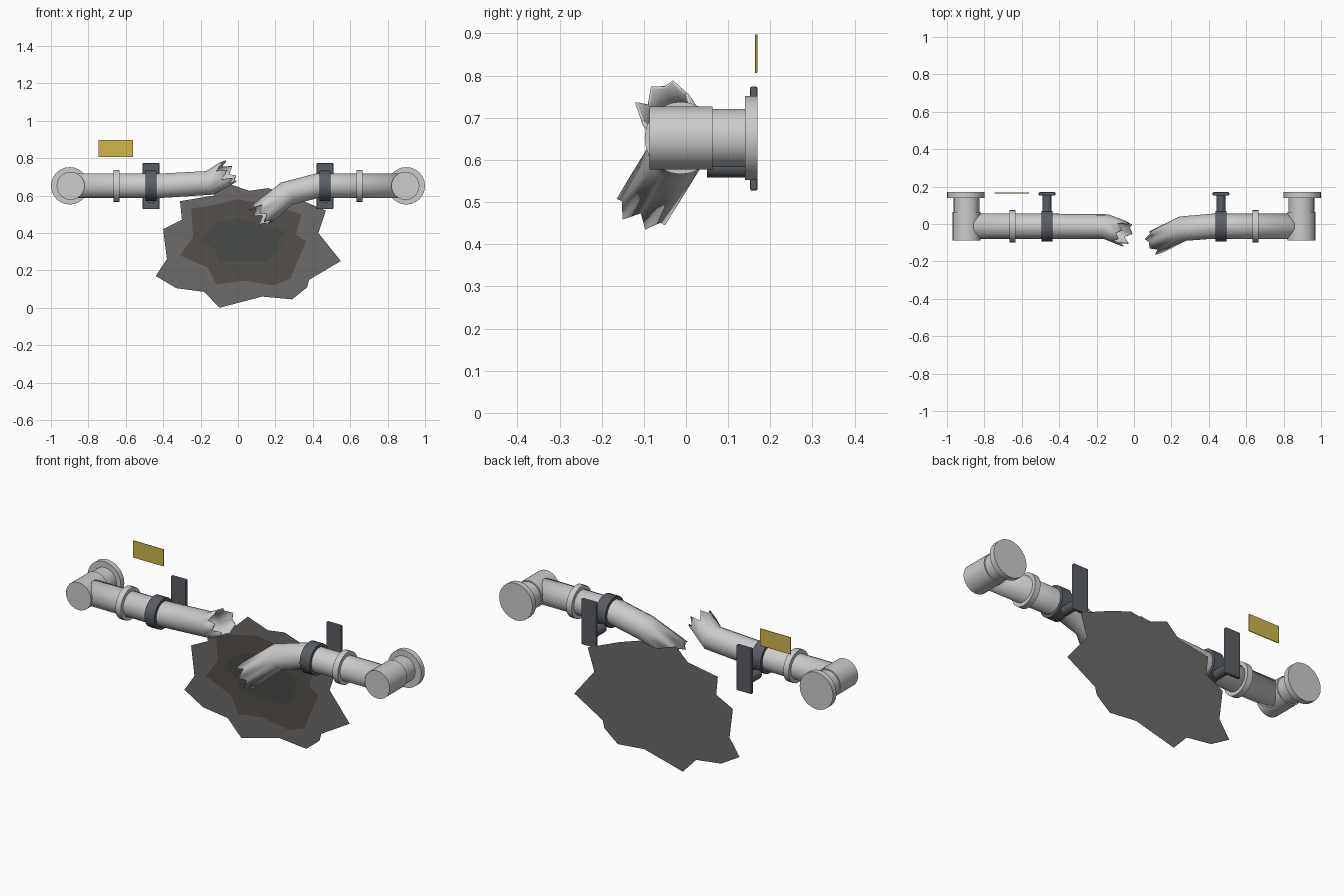
import bpy, bmesh, math, random
from mathutils import Vector, Matrix

if "Cube" in bpy.data.objects:
    bpy.data.objects.remove(bpy.data.objects["Cube"])

random.seed(4)
PY, PZ = -0.012, 0.652      # pipe axis


def mat(name, rgb):
    m = bpy.data.materials.new(name)
    m.diffuse_color = (*rgb, 1)
    m.use_nodes = True
    m.node_tree.nodes["Principled BSDF"].inputs["Base Color"].default_value = m.diffuse_color
    return m


dark = mat("dark_steel", (0.10, 0.11, 0.125))
yellow = mat("yellow_paint", (0.62, 0.47, 0.07))


def finish(bm, name, material=None, smooth=True):
    me = bpy.data.meshes.new(name)
    bm.to_mesh(me)
    bm.free()
    ob = bpy.data.objects.new(name, me)
    bpy.context.collection.objects.link(ob)
    if material:
        me.materials.append(material)
    if smooth:
        bpy.ops.object.select_all(action='DESELECT')
        bpy.context.view_layer.objects.active = ob
        ob.select_set(True)
        bpy.ops.object.shade_smooth_by_angle(angle=math.radians(35))
    return ob


def cyl(name, a, b, r, material=None, sides=24):
    a, b = Vector(a), Vector(b)
    d = b - a
    bm = bmesh.new()
    m = Matrix.Translation((a + b) / 2) @ d.to_track_quat('Z', 'Y').to_matrix().to_4x4()
    bmesh.ops.create_cone(bm, cap_ends=True, segments=sides, radius1=r, radius2=r,
                          depth=d.length, matrix=m)
    return finish(bm, name, material)


def box(name, lo, hi, material, bevel=0):
    lo, hi = Vector(lo), Vector(hi)
    bm = bmesh.new()
    m = Matrix.Translation((lo + hi) / 2) @ Matrix.Diagonal((*(hi - lo), 1))
    bmesh.ops.create_cube(bm, size=1, matrix=m)
    if bevel:
        bmesh.ops.bevel(bm, geom=bm.edges[:], offset=bevel, segments=2, profile=0.5, affect='EDGES')
    return finish(bm, name, material, False)


def ring(name, x, width, r_out, r_in, material=None, sides=24):
    # closed band around the pipe axis
    bm = bmesh.new()
    prof = [(-width / 2, r_in), (-width / 2, r_out), (width / 2, r_out), (width / 2, r_in)]
    loops = [[bm.verts.new((x + dx, PY + r * math.cos(t), PZ + r * math.sin(t)))
              for dx, r in prof] for t in (2 * math.pi * i / sides for i in range(sides))]
    for i in range(sides):
        p, q = loops[i], loops[(i + 1) % sides]
        for j in range(4):
            k = (j + 1) % 4
            bm.faces.new((p[j], p[k], q[k], q[j]))
    bmesh.ops.recalc_face_normals(bm, faces=bm.faces[:])
    return finish(bm, name, material)


def broken_pipe(name, path, r=0.067, sides=14):
    # swept open tube whose last ring is torn into teeth
    path = [Vector(p) for p in path]
    bm = bmesh.new()
    loops = []
    for i, p in enumerate(path):
        d1 = (path[min(i + 1, len(path) - 1)] - p).normalized()
        d0 = (p - path[max(i - 1, 0)]).normalized()
        t = (d0 + d1).normalized()
        u = Vector((0, 0, 1)).cross(t).normalized()
        v = t.cross(u)
        last = i == len(path) - 1
        loop = []
        for k in range(sides):
            a = 2 * math.pi * k / sides
            tear = random.uniform(0.025, 0.055) if k % 2 else random.uniform(-0.02, 0.012)
            co = p + r * (u * math.cos(a) + v * math.sin(a)) + (t * tear if last else Vector())
            loop.append(bm.verts.new(co))
        loops.append(loop)
    for p, q in zip(loops, loops[1:]):
        for k in range(sides):
            n = (k + 1) % sides
            bm.faces.new((p[k], p[n], q[n], q[k]))
    bmesh.ops.recalc_face_normals(bm, faces=bm.faces[:])
    ob = finish(bm, name)
    wall = ob.modifiers.new("wall", 'SOLIDIFY')
    wall.thickness = 0.008
    wall.offset = -1
    return ob


# torn pipe halves
broken_pipe("left_pipe", [(-0.9, PY, PZ), (-0.42, PY, PZ), (-0.15, -0.014, 0.668),
                          (-0.07, -0.045, 0.715)])
broken_pipe("right_pipe", [(0.9, PY, PZ), (0.42, PY, PZ), (0.26, -0.025, 0.61),
                           (0.13, -0.09, 0.505)])

# fittings on both sides
for side, s in (("left", -1), ("right", 1)):
    x = 0.895 * s
    cyl(side + "_elbow", (x, PY - 0.075, PZ), (x, PY + 0.075, PZ), 0.075)
    cyl(side + "_wall_stub", (x, 0.05, PZ), (x, 0.15, PZ), 0.069)
    cyl(side + "_wall_flange", (0.9 * s, 0.14, PZ), (0.9 * s, 0.17, PZ), 0.1)
    ring(side + "_collar", 0.65 * s, 0.032, 0.086, 0.06)
    ring(side + "_clamp", 0.465 * s, 0.06, 0.082, 0.06, dark)
    cx = 0.465 * s
    cyl(side + "_clamp_stem", (cx, 0.05, 0.583), (cx, 0.155, 0.583), 0.025, dark, 12)
    box(side + "_clamp_plate", (cx - 0.045, 0.152, 0.527), (cx + 0.045, 0.17, 0.774), dark, 0.005)

# warning plate
box("marker_plate", (-0.745, 0.164, 0.806), (-0.562, 0.169, 0.898), yellow, 0.001)

# scorch stain layers on the wall
stains = {
    "scorch_outer": (0.170, (0.15, 0.145, 0.14), [
        (-.44, .17), (-.38, .26), (-.40, .42), (-.30, .47), (-.31, .57), (-.13, .60), (-.06, .667),
        (.06, .625), (.16, .64), (.28, .60), (.47, .52), (.43, .40), (.55, .25), (.38, .15),
        (.37, .11), (.29, .045), (.13, .06), (-.10, .0), (-.18, .085), (-.33, .105)]),
    "scorch_middle": (0.1685, (0.09, 0.08, 0.075), [
        (-.31, .28), (-.24, .38), (-.25, .53), (-.13, .55), (0, .58), (.17, .55), (.34, .50),
        (.31, .39), (.365, .355), (.31, .23), (.28, .155), (.19, .12), (.03, .145),
        (-.115, .125), (-.16, .215)]),
    "scorch_inner": (0.167, (0.065, 0.07, 0.065), [
        (-.2, .36), (-.12, .45), (0, .48), (.1, .45), (.25, .41), (.21, .35), (.24, .33),
        (.16, .25), (-.1, .25), (-.12, .31)]),
}
for name, (y, rgb, pts) in stains.items():
    bm = bmesh.new()
    f = bm.faces.new([bm.verts.new((x, y, z)) for x, z in pts])
    f.normal_update()
    if f.normal.y > 0:
        f.normal_flip()
    bmesh.ops.triangulate(bm, faces=[f])
    finish(bm, name, mat(name, rgb), False)
